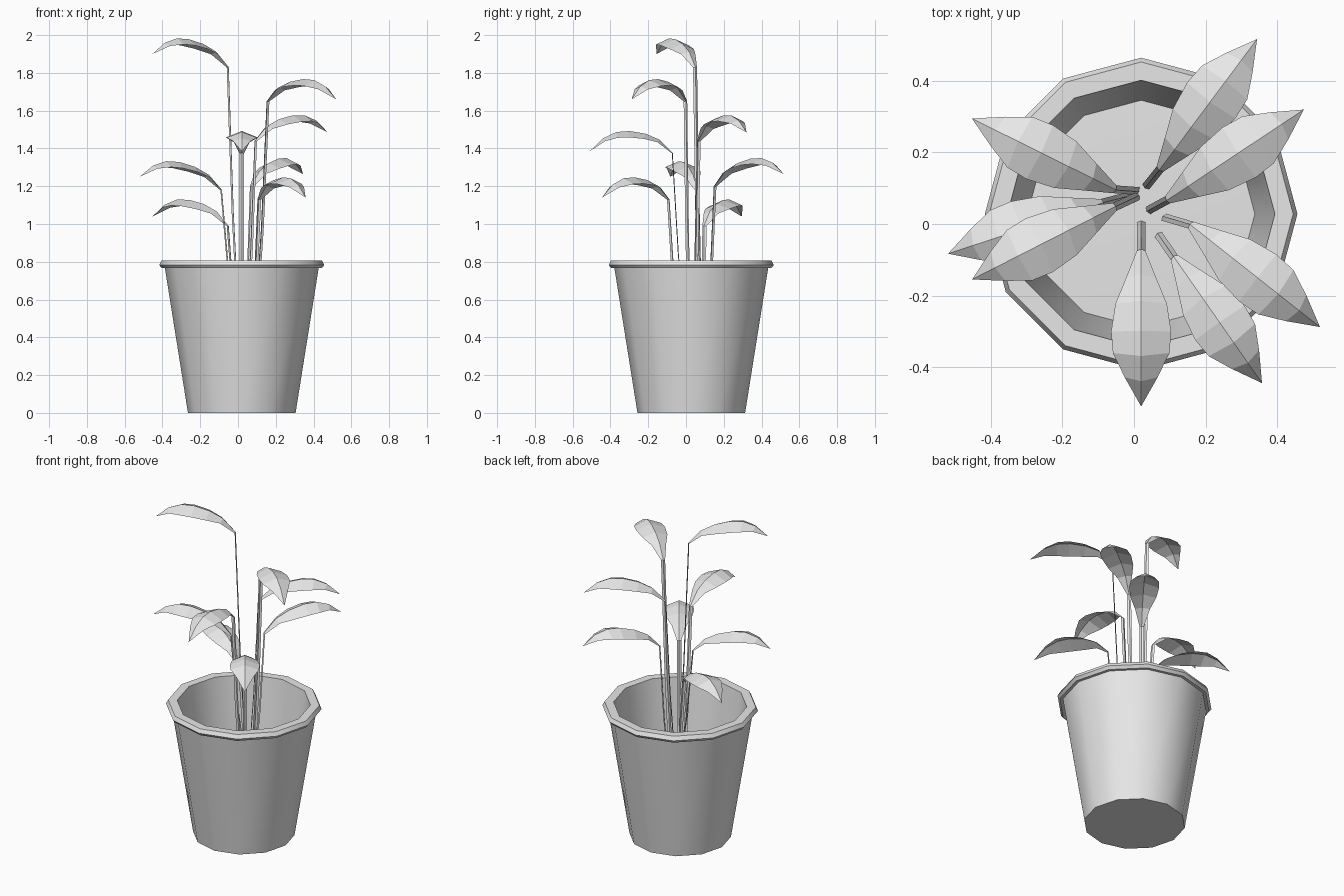
import bpy, bmesh, math
from mathutils import Vector

cube = bpy.data.objects.get("Cube")
if cube:
    bpy.data.objects.remove(cube, do_unlink=True)

grey = bpy.data.materials.new("plain_grey")
grey.use_nodes = True
colour = (0.8, 0.8, 0.8, 1)
grey.diffuse_color = colour
grey.node_tree.nodes["Principled BSDF"].inputs["Base Color"].default_value = colour

CENTRE = Vector((0.02, 0.028, 0))
SOIL_Z = 0.3


def add_object(name, bm):
    mesh = bpy.data.meshes.new(name)
    bm.to_mesh(mesh)
    bm.free()
    mesh.materials.append(grey)
    ob = bpy.data.objects.new(name, mesh)
    bpy.context.collection.objects.link(ob)
    return ob


def lathe(name, profile, sides=12):
    """Turn a (radius, height) profile; radius 0 closes to a point."""
    bm = bmesh.new()
    rings = []
    for r, z in profile:
        count = sides if r else 1
        rings.append([bm.verts.new(CENTRE + Vector((
            r * math.cos(math.tau * i / sides),
            r * math.sin(math.tau * i / sides), z))) for i in range(count)])
    for a, b in zip(rings, rings[1:]):
        for i in range(sides):
            j = (i + 1) % sides
            corners = [a[i % len(a)], a[j % len(a)], b[j % len(b)], b[i % len(b)]]
            bm.faces.new(list(dict.fromkeys(corners)))
    bmesh.ops.recalc_face_normals(bm, faces=bm.faces)
    return add_object(name, bm)


# Pot: tapered wall, rolled rim and hollow inside
pot = lathe("pot", [(0, 0), (0.285, 0), (0.407, 0.766), (0.424, 0.766),
                    (0.437, 0.783), (0.425, 0.806), (0.374, 0.806),
                    (0.318, SOIL_Z), (0, SOIL_Z + 0.01)])
bpy.context.view_layer.objects.active = pot
pot.select_set(True)
bpy.ops.object.shade_smooth_by_angle(angle=math.radians(32))
pot.select_set(False)

# Blade stations: share of length, half width, arch above the chord
BLADE = [(0, 0.012, 0), (0.16, 0.042, 0.07), (0.33, 0.072, 0.1),
         (0.52, 0.084, 0.112), (0.68, 0.079, 0.105), (0.84, 0.046, 0.07),
         (1, 0, 0)]


def leaf(name, root, base, tip):
    """Folded strip that runs up the stem and arches out as a blade."""
    root, base, tip = Vector((*root, SOIL_Z)), Vector(base), Vector(tip)
    middle = root.lerp(base, 0.5)
    middle.xy = root.xy.lerp(base.xy, 0.6)
    points, widths = [root, middle], [0.012, 0.012]
    for t, width, arch in BLADE:
        points.append(base.lerp(tip, t) + Vector((0, 0, arch)))
        widths.append(width)
    side = Vector((0, 0, 1)).cross(tip - base).normalized()
    bm = bmesh.new()
    rows = []
    for i, (p, w) in enumerate(zip(points, widths)):
        along = points[min(i + 1, len(points) - 1)] - points[max(i - 1, 0)]
        normal = along.cross(side).normalized()
        drop = normal * w * 0.4
        if w:
            rows.append([bm.verts.new(q) for q in
                         (p + side * w - drop, p, p - side * w - drop)])
        else:
            rows.append([bm.verts.new(p)] * 3)
    for a, b in zip(rows, rows[1:]):
        for k in range(2):
            bm.faces.new(list(dict.fromkeys((a[k], a[k + 1], b[k + 1], b[k]))))
    return add_object(name, bm)


# Eight leaves: stem root, blade base, blade tip
LEAVES = [
    ((0.03, 0.10), (0.07, 0.15, 1.20), (0.344, 0.517, 1.265)),
    ((0.035, 0.035), (0.09, 0.065, 1.44), (0.475, 0.32, 1.485)),
    ((0.08, 0.022), (0.155, 0.0, 1.65), (0.52, -0.288, 1.66)),
    ((0.065, -0.025), (0.11, -0.09, 1.13), (0.358, -0.445, 1.14)),
    ((0.02, 0.01), (0.02, -0.07, 1.375), (0.02, -0.51, 1.385)),
    ((0.015, 0.08), (-0.05, 0.05, 1.83), (-0.453, -0.155, 1.90)),
    ((0.012, 0.085), (-0.085, 0.06, 1.18), (-0.52, -0.083, 1.25)),
    ((0.015, 0.09), (-0.05, 0.095, 0.99), (-0.453, 0.295, 1.04)),
]
for n, data in enumerate(LEAVES, 1):
    leaf(f"leaf_{n}", *data)
